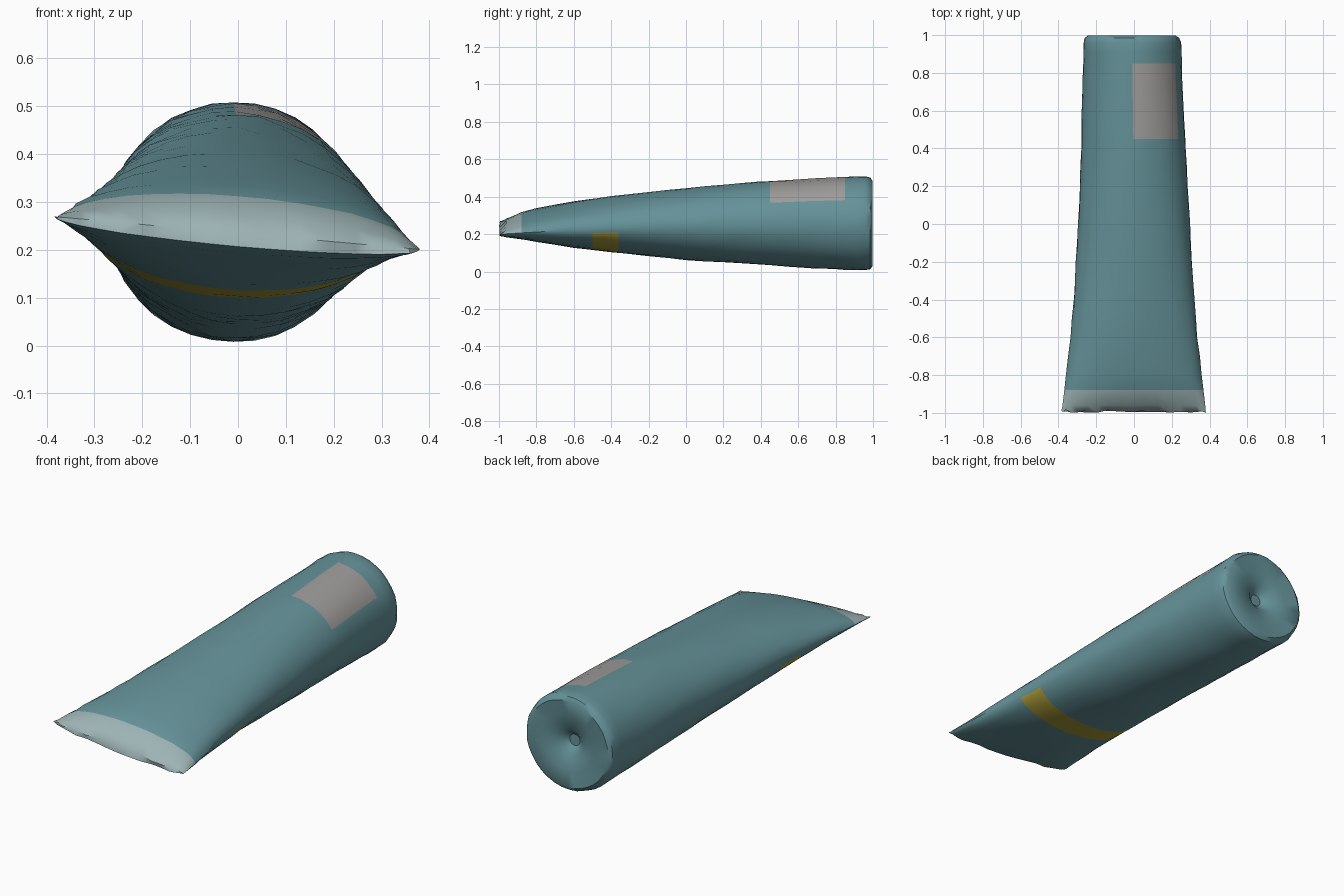
import bpy, bmesh, math, random

if "Cube" in bpy.data.objects:
    bpy.data.objects.remove(bpy.data.objects["Cube"])

random.seed(4)
SEG = 36


def material(name, color):
    m = bpy.data.materials.new(name)
    m.diffuse_color = (*color, 1)
    m.use_nodes = True
    m.node_tree.nodes["Principled BSDF"].inputs["Base Color"].default_value = m.diffuse_color
    return m


# Key sections: y, centre x, half width, side z, top z, bottom z, side tilt
KEYS = [
    (-0.99, 0.000, 0.382, 0.235, 0.235, 0.207, -0.090),
    (-0.96, 0.000, 0.379, 0.235, 0.270, 0.194, -0.088),
    (-0.88, 0.000, 0.367, 0.236, 0.312, 0.180, -0.080),
    (-0.80, 0.000, 0.358, 0.238, 0.335, 0.163, -0.075),
    (-0.60, 0.000, 0.336, 0.243, 0.374, 0.128, -0.060),
    (-0.40, 0.000, 0.319, 0.247, 0.402, 0.104, -0.045),
    (0.00, 0.000, 0.295, 0.253, 0.446, 0.062, -0.025),
    (0.40, -0.003, 0.277, 0.256, 0.481, 0.036, -0.010),
    (0.70, -0.007, 0.266, 0.257, 0.498, 0.016, 0.0),
    (0.96, -0.010, 0.258, 0.258, 0.509, 0.006, 0.0),
    (0.985, -0.010, 0.251, 0.258, 0.502, 0.013, 0.0),
    (0.998, -0.010, 0.232, 0.258, 0.484, 0.031, 0.0),
]


def section(y):
    for k0, k1 in zip(KEYS, KEYS[1:]):
        if y <= k1[0] + 1e-6:
            f = (y - k0[0]) / (k1[0] - k0[0])
            return [p + (q - p) * f for p, q in zip(k0, k1)]


# Ring positions: key sections plus paint borders and fill rings
ys = sorted({k[0] for k in KEYS} | {-0.7, -0.5, -0.36, -0.2, -0.1, 0.1, 0.2,
                                    0.3, 0.45, 0.55, 0.78, 0.85, 0.91})

mats = [material("teal", (0.13, 0.29, 0.32)),
        material("grey_patch", (0.35, 0.34, 0.33)),
        material("yellow_band", (0.40, 0.33, 0.04)),
        material("worn_edge", (0.34, 0.45, 0.46))]


def paint(y, deg):
    if 0.45 < y < 0.85 and 30 < deg < 90:
        return 1
    if -0.5 < y < -0.36 and (deg > 355 or 190 < deg < 355):
        return 2
    if y < -0.88 and deg < 180:
        return 3
    return 0


# Tube body lofted from a round butt to a pinched, tilted edge
bm = bmesh.new()
rings = []
for y in ys:
    _, cx, a, mid, top, bot, tilt = section(y)
    ring = []
    for i in range(SEG):
        t = 2 * math.pi * i / SEG
        c, s = math.cos(t), math.sin(t)
        wob = 1 + random.uniform(-0.008, 0.008)
        x = a * c * wob
        z = mid + (top - mid if s > 0 else mid - bot) * s * wob + tilt * x
        dy = random.uniform(-0.01, 0.01) if y < -0.98 else 0
        ring.append(bm.verts.new((cx + x, y + dy, max(z, 0))))
    rings.append(ring)

# Butt cap sinking into a shallow dent
for r, y in ((0.15, 0.99), (0.07, 0.975), (0.03, 0.94)):
    rings.append([bm.verts.new((-0.01 + r * math.cos(2 * math.pi * i / SEG), y,
                                0.258 + r * math.sin(2 * math.pi * i / SEG)))
                  for i in range(SEG)])

for r0, r1 in zip(rings, rings[1:]):
    for i in range(SEG):
        j = (i + 1) % SEG
        f = bm.faces.new((r0[i], r1[i], r1[j], r0[j]))
        f.material_index = paint(f.calc_center_median().y, (i + 0.5) * 360 / SEG)
bm.faces.new(rings[-1])

# Thin front edge closed by strips across the slit
for i in range(SEG // 2):
    quad = [rings[0][i], rings[0][i + 1], rings[0][-i - 1], rings[0][-i % SEG]]
    f = bm.faces.new(list(dict.fromkeys(quad)))
    f.material_index = 3
bmesh.ops.recalc_face_normals(bm, faces=bm.faces)

mesh = bpy.data.meshes.new("pinched_tube")
bm.to_mesh(mesh)
bm.free()
tube = bpy.data.objects.new("pinched_tube", mesh)
for m in mats:
    mesh.materials.append(m)
bpy.context.collection.objects.link(tube)
bpy.context.view_layer.objects.active = tube
tube.select_set(True)
bpy.ops.object.shade_smooth_by_angle(angle=math.radians(40))
